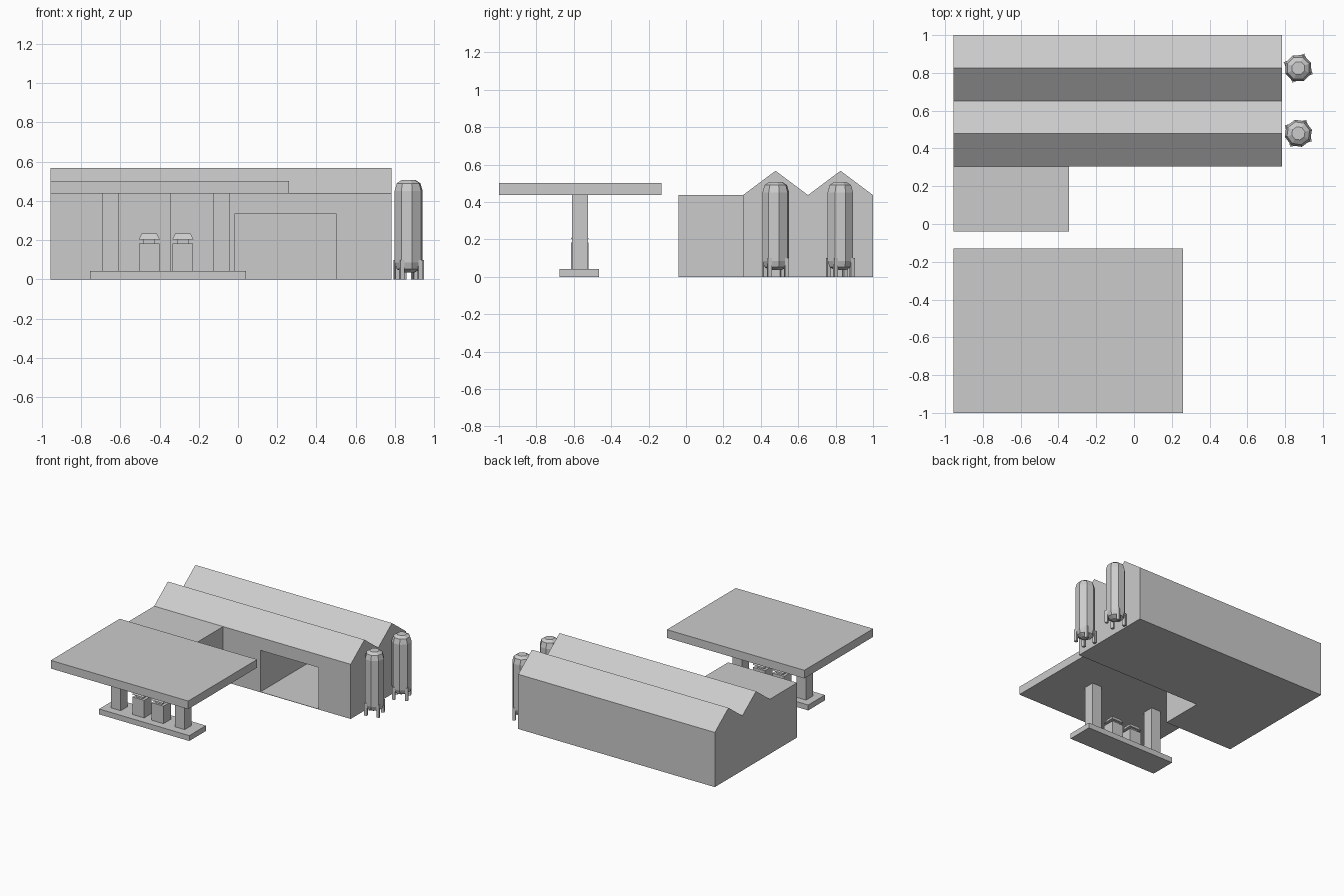
import bpy, bmesh, math
from mathutils import Matrix

cube = bpy.data.objects.get("Cube")
if cube:
    bpy.data.objects.remove(cube, do_unlink=True)

grey = bpy.data.materials.new("plain_grey")
grey.use_nodes = True
GREY = (0.6, 0.6, 0.6, 1)
grey.diffuse_color = GREY
grey.node_tree.nodes["Principled BSDF"].inputs["Base Color"].default_value = GREY


def finish(name, bm):
    bmesh.ops.recalc_face_normals(bm, faces=bm.faces)
    mesh = bpy.data.meshes.new(name)
    bm.to_mesh(mesh)
    bm.free()
    mesh.materials.append(grey)
    obj = bpy.data.objects.new(name, mesh)
    bpy.context.collection.objects.link(obj)
    return obj


def add_box(bm, x, y, z, top_scale=1):
    """Box between (min, max) pairs, with an optional narrower top."""
    verts = bmesh.ops.create_cube(bm, size=1)["verts"]
    for v in verts:
        k = top_scale if v.co.z > 0 else 1
        for i, (a, b) in enumerate((x, y, z)):
            v.co[i] = (a + b) / 2 + v.co[i] * (b - a) * (k if i < 2 else 1)


def box(name, x, y, z):
    bm = bmesh.new()
    add_box(bm, x, y, z)
    return finish(name, bm)


LEFT, RIGHT = -0.955, 0.783
FRONT, BACK = 0.305, 1.0
EAVE, RIDGE = 0.437, 0.567

# Workshop with a double gable roof, extruded along x
bm = bmesh.new()
quarter = (BACK - FRONT) / 4
profile = [(FRONT, 0), (BACK, 0)]
profile += [(BACK - quarter * i, RIDGE if i % 2 else EAVE) for i in range(5)]
end = bm.faces.new([bm.verts.new((LEFT, y, z)) for y, z in profile])
side = bmesh.ops.extrude_face_region(bm, geom=[end])["geom"]
for v in side:
    if isinstance(v, bmesh.types.BMVert):
        v.co.x = RIGHT
workshop = finish("workshop", bm)

# Deep garage doorway
cutter = box("doorway_cutter", (-0.015, 0.5), (FRONT - 0.1, 0.96), (0.003, 0.335))
cutter.hide_render = True
cutter.hide_viewport = True
cutter.display_type = 'WIRE'
cut = workshop.modifiers.new("doorway", 'BOOLEAN')
cut.object = cutter
cut.solver = 'EXACT'

# Front office block
box("office", (LEFT, -0.345), (-0.04, FRONT), (0, EAVE))

# Forecourt canopy, island and pillars
box("canopy", (LEFT, 0.26), (-1, -0.13), (EAVE, 0.502))
box("pump_island", (-0.755, 0.042), (-0.675, -0.465), (0, 0.043))
for name, x in (("right_pillar", -0.652), ("left_pillar", -0.086)):
    box(name, (x - 0.042, x + 0.042), (-0.61, -0.525), (0.043, EAVE))

# Fuel pumps: cabinet, neck and tapered hood
for name, x in (("right_pump", -0.452), ("left_pump", -0.281)):
    bm = bmesh.new()
    y = -0.567
    for half_x, half_y, z, top in ((0.052, 0.047, (0.043, 0.183), 1),
                                   (0.03, 0.03, (0.183, 0.203), 1),
                                   (0.054, 0.047, (0.203, 0.235), 0.7)):
        add_box(bm, (x - half_x, x + half_x), (y - half_y, y + half_y), z, top)
    finish(name, bm)

# Storage tanks: faceted capsules on four legs
SIDES = 8
TANK = [(0.036, 0.507), (0.062, 0.49), (0.074, 0.45),
        (0.074, 0.085), (0.062, 0.052), (0.032, 0.036)]
for name, y, turn in (("front_tank", 0.48, 0.25), ("back_tank", 0.825, 0.4)):
    place = Matrix.Translation((0.87, y, 0)) @ Matrix.Rotation(turn, 4, 'Z')
    bm = bmesh.new()
    rings = [[bm.verts.new((r * math.cos(math.tau * i / SIDES),
                            r * math.sin(math.tau * i / SIDES), z))
              for i in range(SIDES)] for r, z in TANK]
    for a, b in zip(rings, rings[1:]):
        for i in range(SIDES):
            j = (i + 1) % SIDES
            bm.faces.new((a[i], b[i], b[j], a[j]))
    bm.faces.new(rings[0])
    bm.faces.new(rings[-1])
    finish(name, bm).matrix_world = place

    bm = bmesh.new()
    for sx in (-1, 1):
        for sy in (-1, 1):
            x0, y0 = sx * 0.048, sy * 0.048
            add_box(bm, (x0 - 0.011, x0 + 0.011), (y0 - 0.011, y0 + 0.011), (0, 0.1))
    finish(name + "_legs", bm).matrix_world = place
